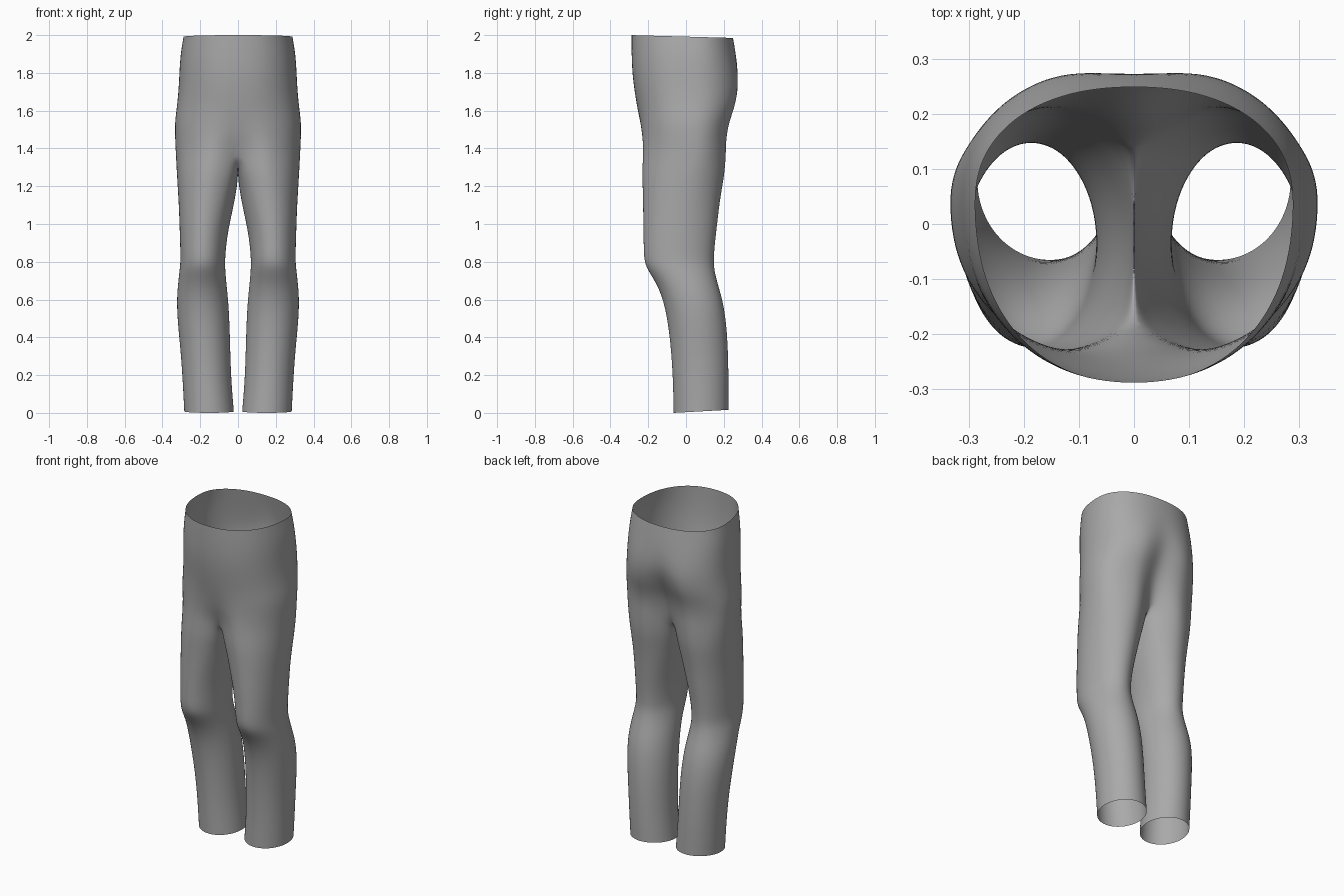
import bpy, bmesh
from math import sin, cos, pi, exp, radians

if "Cube" in bpy.data.objects:
    bpy.data.objects.remove(bpy.data.objects["Cube"])

OUT, INN = 16, 6      # steps around the outside and along the crotch seam
MID = 0.04            # y of the side seam

grey = bpy.data.materials.new("grey_cloth")
grey.use_nodes = True
grey.diffuse_color = (0.4, 0.4, 0.4, 1)
grey.node_tree.nodes["Principled BSDF"].inputs["Base Color"].default_value = (0.4, 0.4, 0.4, 1)

# z, half width, front y, back y, front cleft, back cleft
TORSO = [
    (2.00, .290, -.29, .25, 0, 0),
    (1.90, .306, -.29, .265, 0, 0),
    (1.80, .312, -.286, .285, 0, .01),
    (1.71, .316, -.275, .295, 0, .03),
    (1.62, .325, -.26, .282, 0, .06),
    (1.54, .336, -.252, .25, .01, .07),
    (1.46, .335, -.25, .235, .03, .08),
    (1.38, .331, -.255, .235, .07, .10),
]
# z, outer x, inner x, front y, back y, roundness
LEG = [
    (1.28, .326, .004, -.25, .22, .4),
    (1.20, .321, .012, -.24, .20, .7),
    (1.10, .315, .025, -.232, .18, .9),
    (1.00, .311, .043, -.228, .167, 1),
    (.90, .308, .06, -.226, .155, 1),
    (.81, .305, .067, -.225, .148, 1),
    (.76, .310, .066, -.207, .151, 1),
    (.69, .318, .060, -.16, .167, 1),
    (.60, .326, .050, -.122, .195, 1),
    (.48, .321, .043, -.097, .215, 1),
    (.33, .305, .039, -.08, .224, 1),
    (.17, .294, .034, -.07, .227, 1),
    (.01, .286, .020, -.067, .226, 1),
]


def half_ring(z, w, yf, yb, cf, cb):
    """Outside of one half, from front centre to back centre."""
    pts = []
    for i in range(OUT + 1):
        t = -pi / 2 + pi * i / OUT
        x = w * max(cos(t), 0) ** 0.9 if 0 < i < OUT else 0
        s = abs(sin(t)) ** 0.9
        dent = exp(-(x / 0.08) ** 2)
        y = MID + (s * (yb - MID) - cb * dent if t > 0 else s * (yf - MID) + cf * dent)
        pts.append((x, y, z))
    return pts


def seam(front, back, dip):
    """Crotch line back to front, sagging in the middle."""
    pts = []
    for j in range(1, INN):
        s = j / INN
        pts.append((0, back[1] + (front[1] - back[1]) * s, front[2] - dip * sin(pi * s) ** 0.7))
    return pts


def leg_ring(z, xo, xi, yf, yb, k):
    """Blend of a D-shaped thigh top and a rounded leg section."""
    d = half_ring(z, xo, yf, yb, .07, .10)
    d += seam(d[0], d[OUT], 0.10)
    pts = []
    wide = radians(125)
    for i, p in enumerate(d):
        if i <= OUT:
            a = -wide + 2 * wide * i / OUT
        else:
            a = wide + (2 * pi - 2 * wide) * (i - OUT) / INN
        e = ((xo + xi) / 2 + (xo - xi) / 2 * cos(a),
             (yf + yb) / 2 + (yb - yf) / 2 * sin(a), z)
        pts.append(tuple(u + (v - u) * k for u, v in zip(p, e)))
    return pts


bm = bmesh.new()


def add_row(points):
    return [bm.verts.new(p) for p in points]


def bridge(a, b, count):
    for i in range(count):
        j = (i + 1) % len(a)
        bm.faces.new((a[i], b[i], b[j], a[j]))


# Hips and waist
rows = [add_row(half_ring(*r)) for r in TORSO]
for v in rows[0]:                     # waist dips slightly at the back
    v.co.z -= 0.015 * (v.co.y + .29) / .54
for a, b in zip(rows, rows[1:]):
    bridge(a, b, OUT)

# Crotch seam, then the leg
last = rows[-1]
loop = last + add_row(seam(last[0].co, last[OUT].co, 0.10))
for r in LEG:
    new = add_row(leg_ring(*r))
    bridge(loop, new, OUT + INN)
    loop = new
for v in loop:                        # hem rises towards the back
    v.co.z = 0.016 * (v.co.y + .067) / .29

bmesh.ops.recalc_face_normals(bm, faces=bm.faces)
mesh = bpy.data.meshes.new("trousers")
bm.to_mesh(mesh)
bm.free()
mesh.materials.append(grey)
for p in mesh.polygons:
    p.use_smooth = True
trousers = bpy.data.objects.new("trousers", mesh)
bpy.context.collection.objects.link(trousers)

# Other half and smooth cloth
mirror = trousers.modifiers.new("mirror", "MIRROR")
mirror.merge_threshold = 0.001
sub = trousers.modifiers.new("smooth", "SUBSURF")
sub.levels = sub.render_levels = 2
